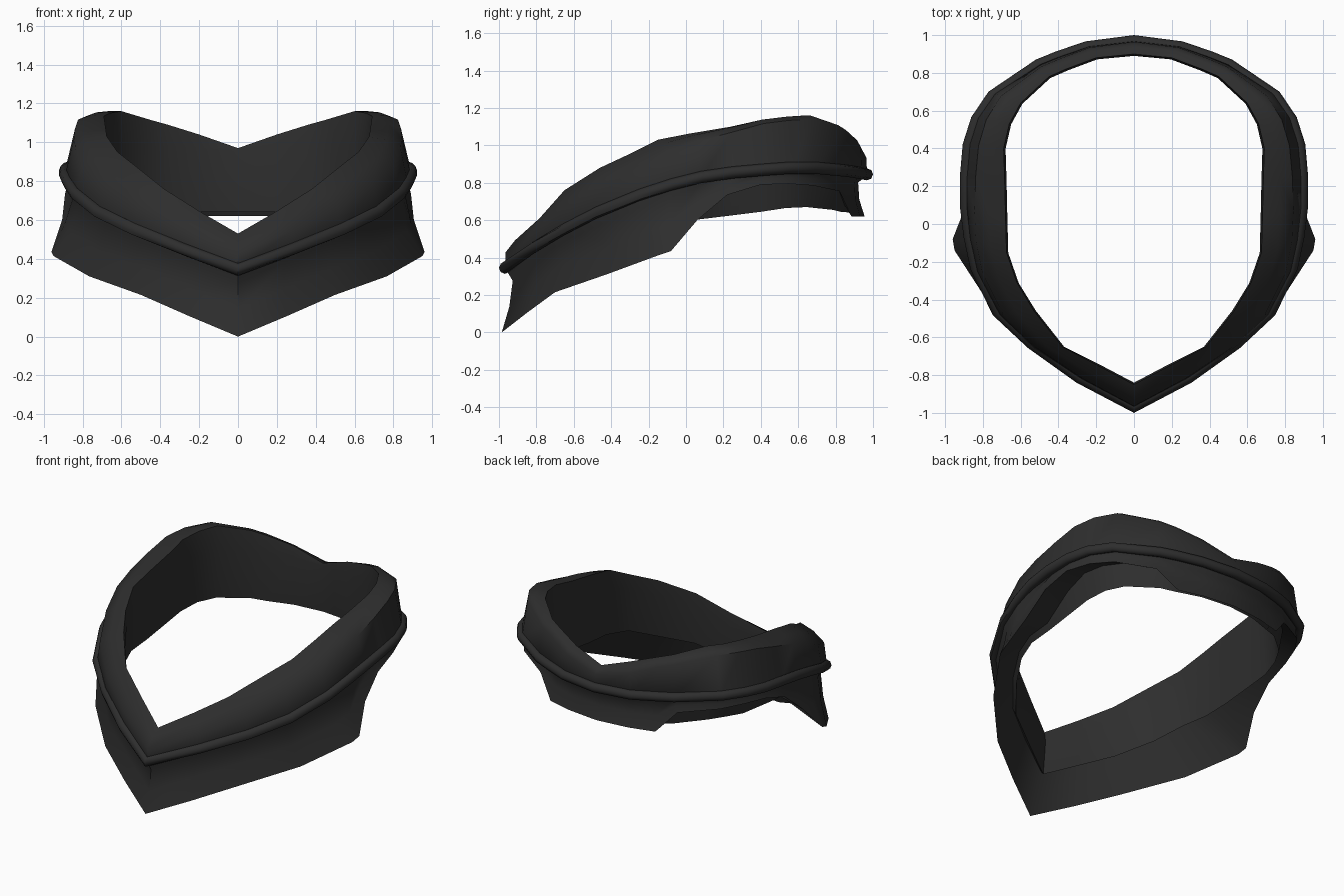
import bpy, bmesh, math
from mathutils import Vector

if "Cube" in bpy.data.objects:
    bpy.data.objects.remove(bpy.data.objects["Cube"])

charcoal = bpy.data.materials.new("charcoal_cloth")
charcoal.diffuse_color = (0.027, 0.027, 0.027, 1)
charcoal.use_nodes = True
charcoal.node_tree.nodes["Principled BSDF"].inputs["Base Color"].default_value = charcoal.diffuse_color

# Right-half guide rails, front to back: piping seam, inner top rim, flap hem
SEAM = [(0, -.968, .345), (.28, -.82, .45), (.53, -.655, .55), (.715, -.48, .64),
        (.835, -.25, .735), (.872, -.08, .79), (.89, .08, .83), (.89, .25, .855),
        (.875, .42, .87), (.83, .56, .88), (.74, .69, .88), (.50, .845, .865),
        (.40, .885, .86), (.24, .94, .85), (0, .968, .845)]
RIM = [(0, -.85, .53), (.19, -.75, .64), (.38, -.65, .76), (.53, -.46, .88),
       (.62, -.31, .95), (.675, -.15, 1.03), (.68, .03, 1.065), (.685, .24, 1.10),
       (.69, .40, 1.135), (.66, .53, 1.15), (.60, .64, 1.16), (.45, .78, 1.115),
       (.36, .82, 1.09), (.20, .88, 1.04), (0, .90, .97)]
HEM = [(0, -.985, 0), (.25, -.85, .105), (.50, -.70, .215), (.765, -.425, .31),
       (.95, -.14, .415), (.96, -.08, .435), (.905, .06, .60), (.89, .22, .735),
       (.875, .40, .79), (.82, .55, .795), (.73, .68, .785), (.51, .82, .755),
       (.39, .885, .62), (.22, .93, .62), (0, .955, .62)]
# Lining bottom height, lining crease height, shoulder position (across, up)
LINING_Z = [.24, .33, .42, .50, .57, .59, .60, .625, .645, .665, .67, .655, .645, .64, .64]
CREASE_Z = [.46, .56, .67, .78, .85, .91, .94, .97, .99, .99, .985, .98, .98, .97, .955]
ACROSS = [.03, .05, .08, .11, .15, .18, .22, .25, .28, .28, .25, .18, .16, .10, .05]
UP = [.45, .50, .55, .60, .66, .74, .82, .88, .93, .94, .92, .85, .83, .75, .70]


def at_z(v, z):
    return Vector((v.x, v.y, z))


def loft(name, half):
    """Mirror half a ring of closed sections across x and skin them."""
    mirrored = [[Vector((-p.x, p.y, p.z)) for p in s] for s in half[-2:0:-1]]
    sections = half + mirrored
    bm = bmesh.new()
    rings = [[bm.verts.new(p) for p in s] for s in sections]
    n, m = len(rings), len(rings[0])
    for i in range(n):
        a, b = rings[i], rings[(i + 1) % n]
        for j in range(m):
            k = (j + 1) % m
            bm.faces.new((a[j], a[k], b[k], b[j]))
    bmesh.ops.recalc_face_normals(bm, faces=bm.faces)
    mesh = bpy.data.meshes.new(name)
    bm.to_mesh(mesh)
    bm.free()
    mesh.materials.append(charcoal)
    obj = bpy.data.objects.new(name, mesh)
    bpy.context.collection.objects.link(obj)
    bpy.ops.object.select_all(action='DESELECT')
    obj.select_set(True)
    bpy.context.view_layer.objects.active = obj
    bpy.ops.object.shade_smooth_by_angle(angle=math.radians(50))


collar, piping = [], []
for i in range(len(SEAM)):
    seam, rim, hem = Vector(SEAM[i]), Vector(RIM[i]), Vector(HEM[i])
    inward = at_z(rim - seam, 0).normalized()

    # Flap is pinched in under the piping and flares at the hem
    tuck = min(.045, .2 * (seam.z - hem.z))
    flap_top = seam.lerp(hem, .2) + inward * tuck
    flap_low = seam.lerp(hem, .6) + inward * tuck * .75

    # Turned-over upper band
    shoulder = at_z(seam.lerp(rim, ACROSS[i]), seam.z + (rim.z - seam.z) * UP[i])
    crown = shoulder.lerp(rim, .5) + Vector((0, 0, .012)) - inward * .008

    # Inner lining, a separate wall hanging behind the flap
    crease = at_z(rim + inward * .01, CREASE_Z[i])
    lining = at_z(rim.lerp(seam, .1), LINING_Z[i])
    lining_back = at_z(lining - inward * .025, max(hem.z, lining.z) + .035)
    collar.append([hem, flap_low, flap_top, seam, shoulder, crown, rim,
                   crease, lining, lining_back])

    # Round piping cord along the seam
    piping.append([seam + .032 * (inward * math.cos(t) + Vector((0, 0, math.sin(t))))
                   for t in (math.tau * k / 8 for k in range(8))])

loft("collar_band", collar)
loft("piping_cord", piping)
